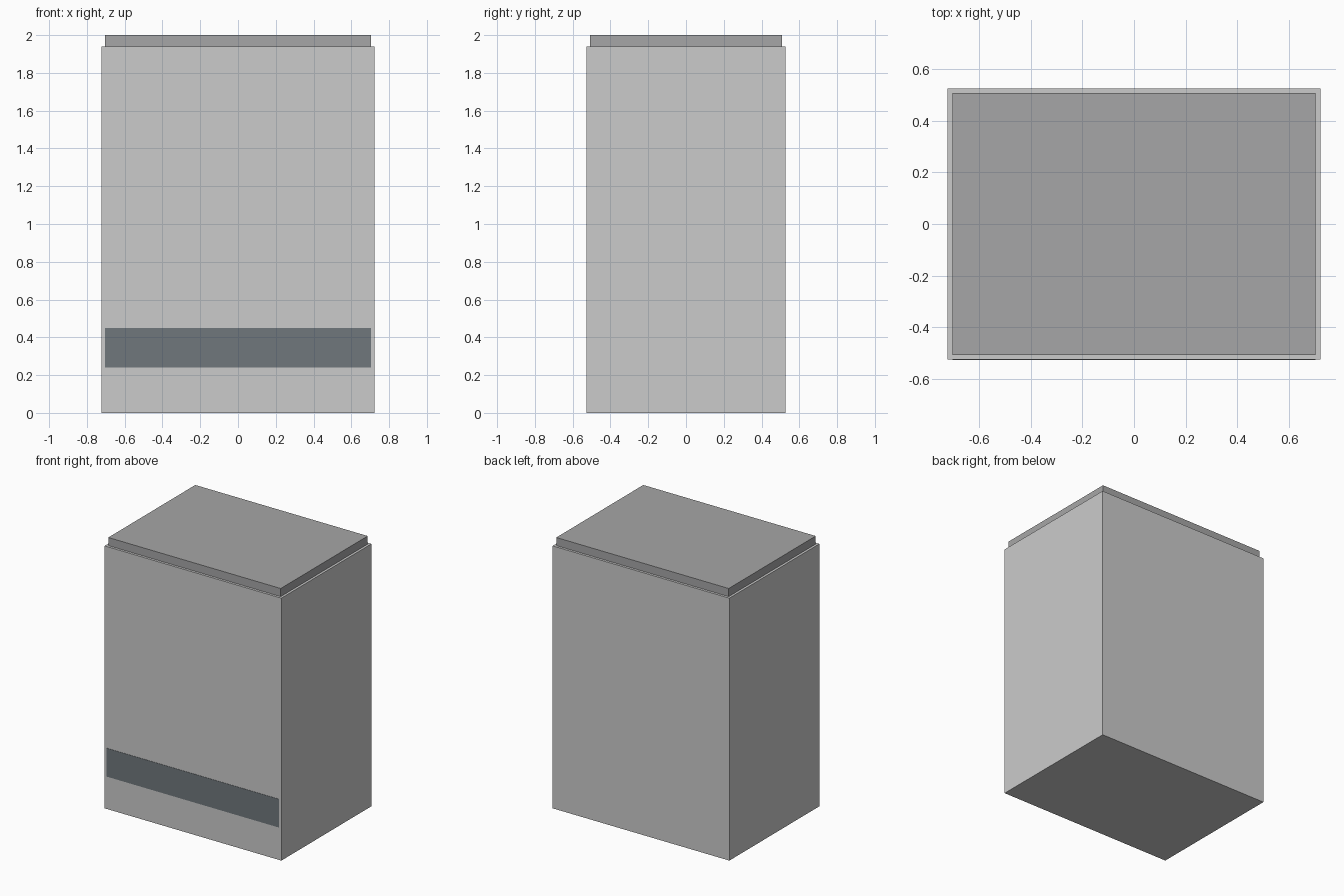
import bpy

if "Cube" in bpy.data.objects:
    bpy.data.objects.remove(bpy.data.objects["Cube"])


def material(name, color):
    mat = bpy.data.materials.new(name)
    mat.diffuse_color = (*color, 1.0)
    mat.use_nodes = True
    mat.node_tree.nodes["Principled BSDF"].inputs["Base Color"].default_value = mat.diffuse_color
    return mat


def box(name, x, y, z, mat=None):
    """Box spanning the (low, high) ranges on each axis."""
    spans = (x, y, z)
    bpy.ops.mesh.primitive_cube_add(size=1, location=[(a + b) / 2 for a, b in spans])
    obj = bpy.context.object
    obj.name = name
    obj.scale = [b - a for a, b in spans]
    bpy.ops.object.transform_apply(location=False, rotation=False, scale=True)
    if mat:
        obj.data.materials.append(mat)
    return obj


W, D = 0.723, 0.526      # body half width and half depth
INSET = 0.018            # step between body and lid
BODY_TOP = 1.94

lid_grey = material("lid_grey", (0.38, 0.38, 0.385))
strip_dark = material("strip_dark", (0.16, 0.185, 0.2))

# Main cabinet
box("body", (-W, W), (-D, D), (0, BODY_TOP))

# Inset lid on top
box("lid", (-W + INSET, W - INSET), (-D + INSET, D - INSET), (BODY_TOP, 2.0), lid_grey)

# Thin dark band low on the front
box("front_strip", (-W + INSET, W - INSET), (-D - 0.002, -D + 0.002), (0.24, 0.45), strip_dark)
